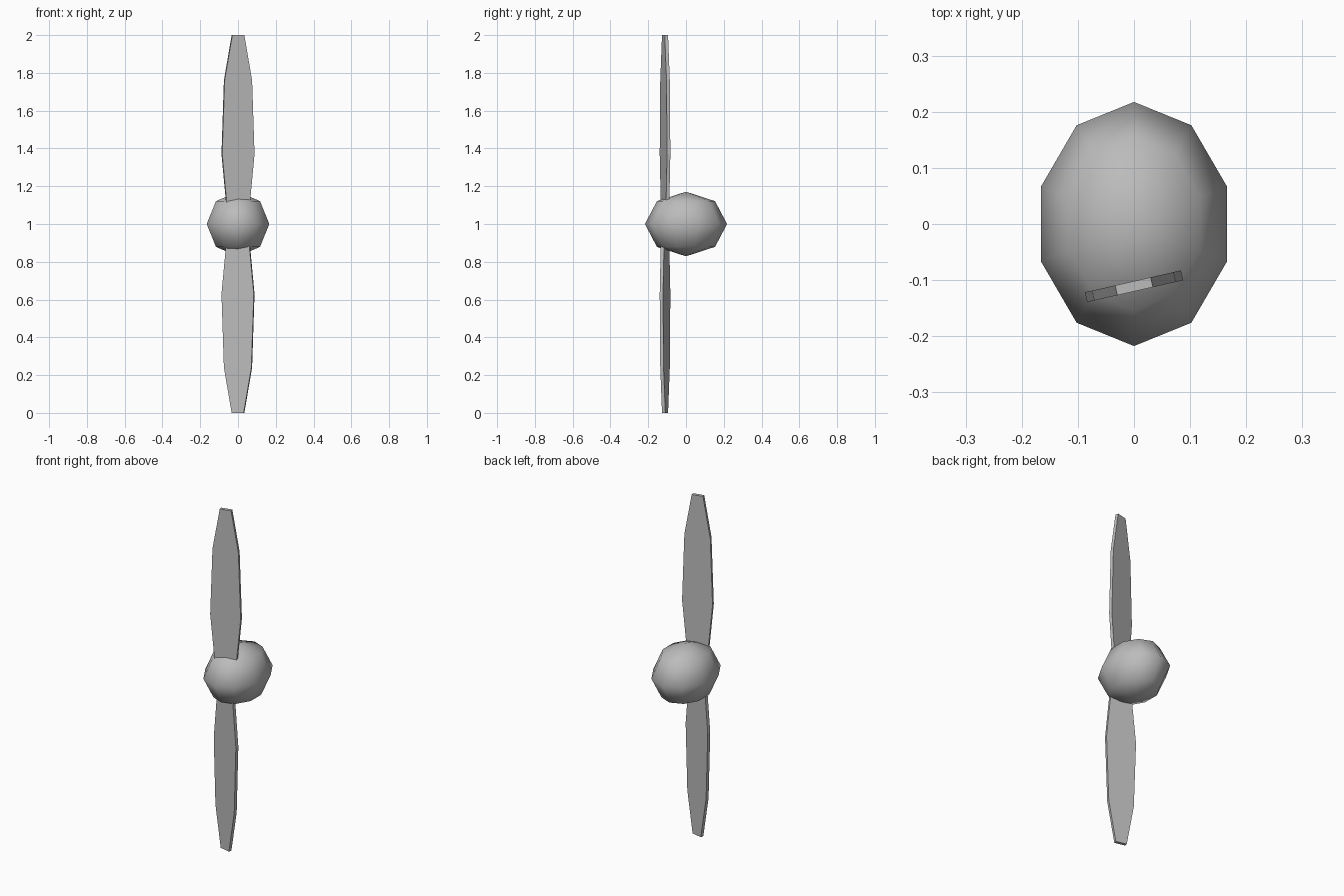
import bpy, bmesh, math
from mathutils import Matrix

if "Cube" in bpy.data.objects:
    bpy.data.objects.remove(bpy.data.objects["Cube"])

grey = bpy.data.materials.new("grey metal")
grey.diffuse_color = (0.5, 0.5, 0.5, 1)
grey.use_nodes = True
grey.node_tree.nodes["Principled BSDF"].inputs["Base Color"].default_value = grey.diffuse_color


def add_object(name, bm, matrix, smooth=False):
    bm.transform(matrix)
    bmesh.ops.recalc_face_normals(bm, faces=bm.faces[:])
    for f in bm.faces:
        f.smooth = smooth
    mesh = bpy.data.meshes.new(name)
    bm.to_mesh(mesh)
    bm.free()
    mesh.materials.append(grey)
    obj = bpy.data.objects.new(name, mesh)
    bpy.context.collection.objects.link(obj)
    return obj


# hub: ten-sided low-poly ball, stretched front to back
hub = bmesh.new()
bmesh.ops.create_uvsphere(hub, u_segments=10, v_segments=4, radius=1)
add_object("hub", hub, Matrix.Translation((0, 0, 1)) @
           Matrix.Diagonal((0.174, 0.2175, 0.171, 1)), smooth=True)

# blade outline: (distance from hub centre, half width)
OUTLINE = [(0.05, 0.057), (0.37, 0.0877), (0.76, 0.0745), (1.0, 0.0325)]
THICK = 0.018
PITCH = math.radians(12.8)


def blade(name, turn):
    bm = bmesh.new()
    pts = [(w, z) for z, w in OUTLINE] + [(-w, z) for z, w in reversed(OUTLINE)]
    face = bm.faces.new([bm.verts.new((x, -THICK / 2, z)) for x, z in pts])
    ext = bmesh.ops.extrude_face_region(bm, geom=[face], use_keep_orig=True)
    bmesh.ops.translate(bm, vec=(0, THICK, 0),
                        verts=[v for v in ext["geom"] if isinstance(v, bmesh.types.BMVert)])
    add_object(name, bm, Matrix.Translation((0, -0.111, 1)) @
               Matrix.Rotation(turn, 4, 'Y') @ Matrix.Rotation(PITCH, 4, 'Z'))


# two pitched blades, half a turn apart around the shaft
blade("upper_blade", 0)
blade("lower_blade", math.pi)
